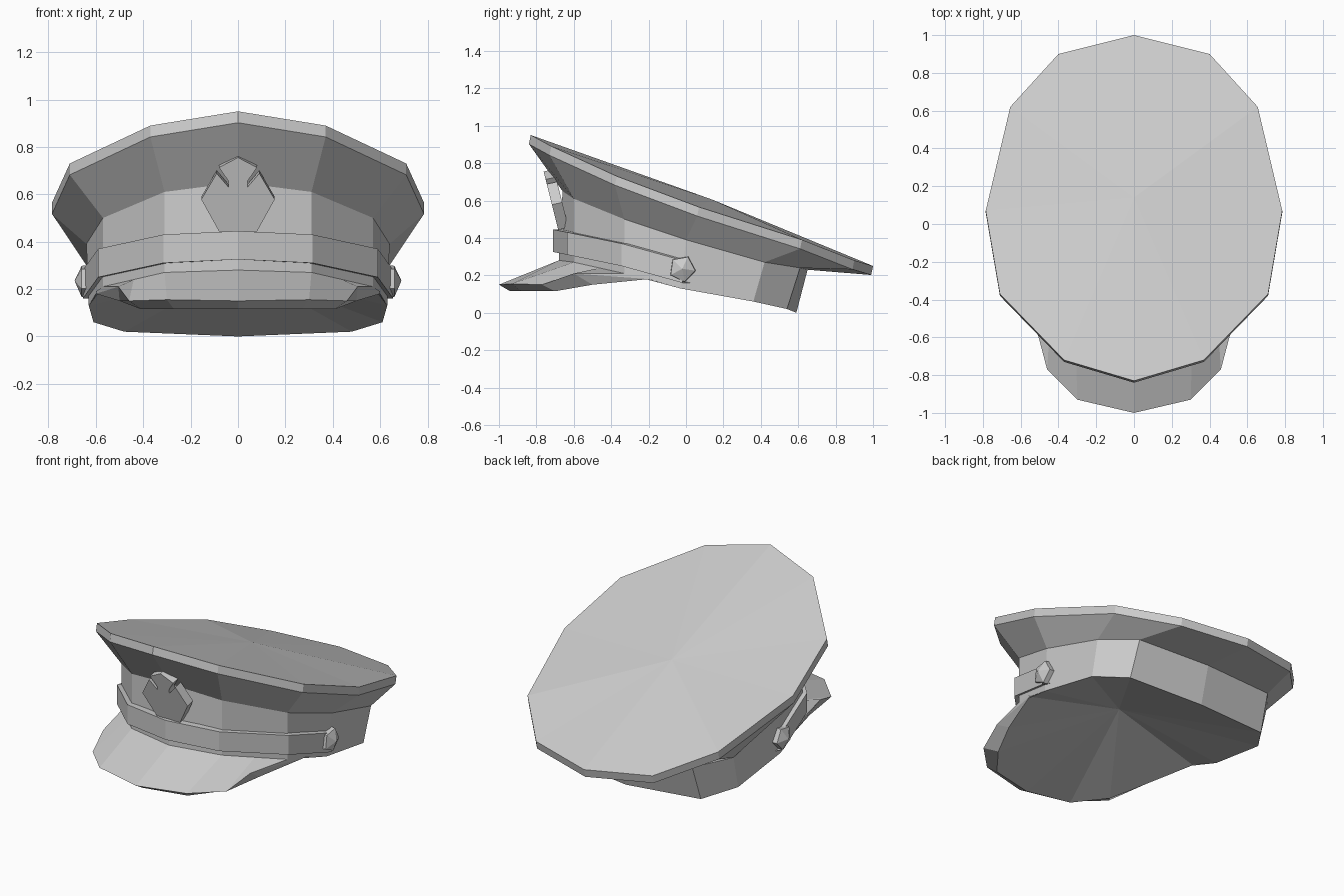
import bpy
import bmesh
from math import radians
from mathutils import Matrix, Vector

default_cube = bpy.data.objects.get("Cube")
if default_cube:
    bpy.data.objects.remove(default_cube, do_unlink=True)

grey = bpy.data.materials.new("plain grey")
grey.use_nodes = True
colour = (0.6, 0.6, 0.6, 1)
grey.diffuse_color = colour
grey.node_tree.nodes["Principled BSDF"].inputs["Base Color"].default_value = colour


def finish(name, bm):
    """Turn the +x half into a flat shaded object mirrored across x = 0."""
    mesh = bpy.data.meshes.new(name)
    bm.to_mesh(mesh)
    bm.free()
    mesh.materials.append(grey)
    obj = bpy.data.objects.new(name, mesh)
    bpy.context.collection.objects.link(obj)
    mirror = obj.modifiers.new("mirror", 'MIRROR')
    mirror.use_axis = (True, False, False)
    mirror.merge_threshold = 0.002
    return obj


def loft(name, rings):
    """Skin half rings that run from the front round to the back, top ring first."""
    bm = bmesh.new()
    shared = {}

    def vert(point):
        key = tuple(point)
        if key not in shared:
            shared[key] = bm.verts.new(key)
        return shared[key]

    for upper, lower in zip(rings, rings[1:]):
        for j in range(len(upper) - 1):
            corners = [upper[j], lower[j], lower[j + 1], upper[j + 1]]
            face = list(dict.fromkeys(vert(p) for p in corners))
            if len(face) > 2:
                bm.faces.new(face)
    return finish(name, bm)


def shift(ring, dx=0.0, dy=0.0, dz=0.0):
    return [(x + dx if x else x, y + dy, z + dz) for x, y, z in ring]


# Crown: tilted lid, thin rim and underside flaring in to the band
rim_top = [(0, -.83, .95), (.37, -.72, .89), (.71, -.37, .73), (.785, .07, .565),
           (.655, .62, .39), (.4, .9, .28), (0, 1, .25)]
rim_low = shift(rim_top, dy=-.01, dz=-.048)
band_top = [(0, -.66, .65), (.31, -.6, .61), (.57, -.33, .5), (.64, 0, .39),
            (.62, .42, .27), (.47, .61, .24), (0, .65, .23)]
lid_centre = [(0, .14, .605)] * len(rim_top)
loft("crown", [lid_centre, rim_top, rim_low, band_top])

# Head band
band_low = [(0, -.68, .28), (.31, -.6, .27), (.57, -.33, .21), (.63, -.03, .13),
            (.61, .36, .06), (.48, .54, .02), (0, .59, 0)]
loft("head_band", [band_top, band_low])

# Visor: sloping top and bevelled outer edge
visor_root = [(0, -.68, .28), (.31, -.6, .27), (.44, -.46, .24), (.57, -.33, .21), (.6, -.2, .19)]
visor_edge = [(0, -1, .15), (.3, -.93, .155), (.46, -.77, .15), (.505, -.6, .21), (.6, -.2, .18)]
visor_low = [(0, -.94, .115), (.27, -.88, .115), (.41, -.7, .115), (.5, -.5, .15), (.6, -.2, .18)]
loft("visor", [visor_root, visor_edge, visor_low])

# Hollow underside shared by the visor and the band
opening = visor_low + band_low[3:]
loft("underside", [opening, [(0, -.13, .29)] * len(opening)])

# Chin strap lying round the front of the band
strap_top = [(0, -.71, .445), (.315, -.635, .43), (.59, -.345, .37), (.655, -.02, .28)]
strap_low = shift(strap_top, dz=-.12)
inset = dict(dx=-.03, dy=.05)
loft("chin_strap", [shift(strap_top, **inset), strap_top, strap_low, shift(strap_low, **inset)])

# Five sided pointed button at each end of the strap
bm = bmesh.new()
for base, tip, height, start in ((.075, .07, .05, .61), (.07, 0, .03, .66)):
    place = Matrix.Translation((start + height / 2, -.02, .235)) @ Matrix.Rotation(radians(90), 4, 'Y')
    bmesh.ops.create_cone(bm, cap_ends=True, segments=5, radius1=base, radius2=tip,
                          depth=height, matrix=place @ Matrix.Rotation(radians(-80), 4, 'Z'))
finish("strap_button", bm)

# Front badge: flat outline leaning forward, extruded backwards
outline = [(0, .755), (.08, .713), (.04, .655), (.04, .63), (.09, .688),
           (.155, .578), (.08, .443), (0, .443)]
bm = bmesh.new()
front = [bm.verts.new((x, -.685 - (z - .45) * .25, z)) for x, z in outline]
back = [bm.verts.new(v.co + Vector((0, .055, .012))) for v in front]
bm.faces.new(front[::-1])
bm.faces.new(back)
for i in range(len(front) - 1):
    bm.faces.new((front[i], front[i + 1], back[i + 1], back[i]))
finish("badge", bm)
